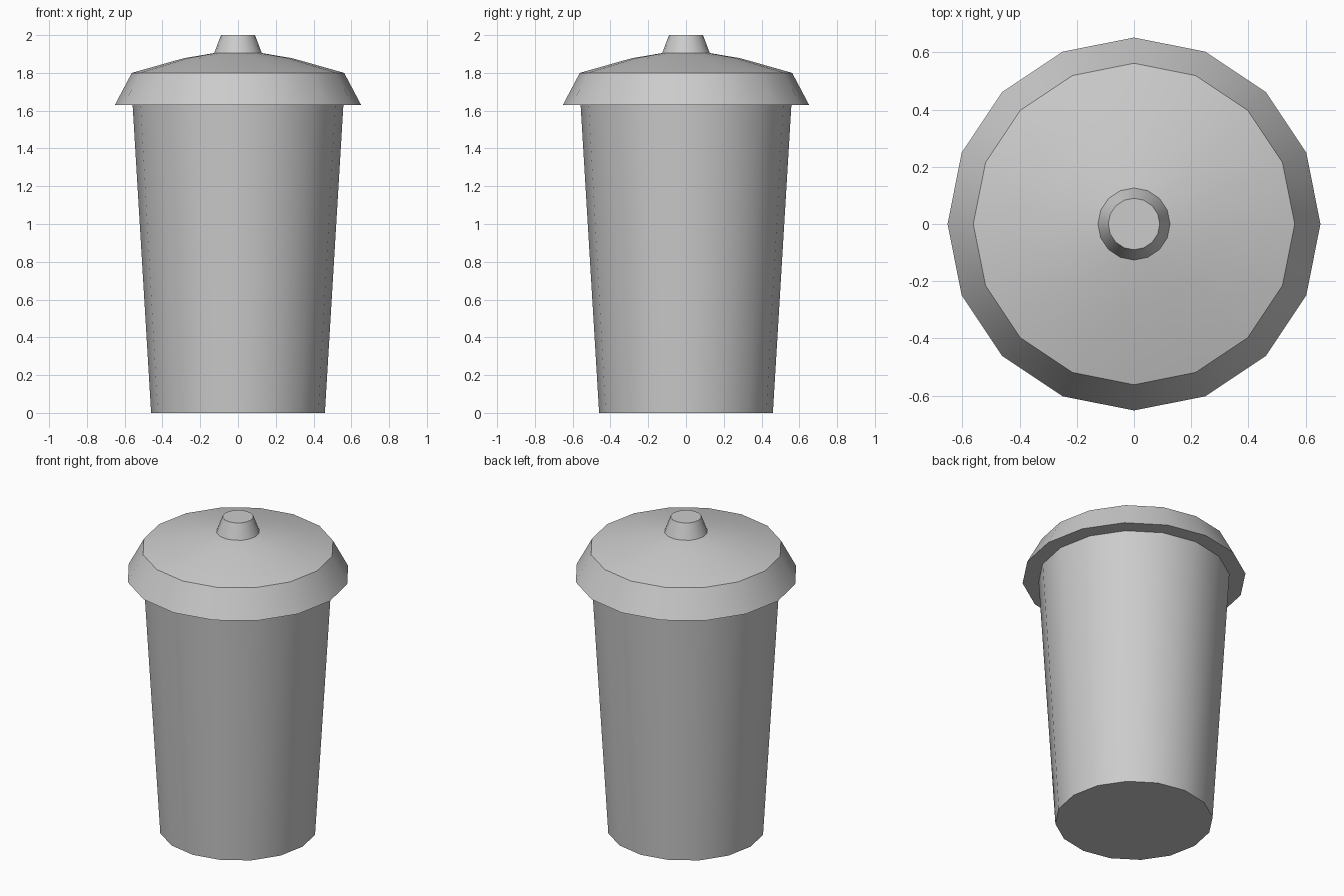
import bpy, bmesh
from math import cos, sin, pi, radians

if "Cube" in bpy.data.objects:
    bpy.data.objects.remove(bpy.data.objects["Cube"])

SIDES = 16


def lathe(name, profile, cap_bottom=False, cap_top=False):
    """Revolve (radius, z) points about z, optionally closing the ends."""
    bm = bmesh.new()
    rings = [[bm.verts.new((r * cos(2 * pi * i / SIDES), r * sin(2 * pi * i / SIDES), z))
              for i in range(SIDES)] for r, z in profile]
    for a, b in zip(rings, rings[1:]):
        for i in range(SIDES):
            j = (i + 1) % SIDES
            bm.faces.new((a[i], a[j], b[j], b[i]))
    if cap_bottom:
        bm.faces.new(rings[0][::-1])
    if cap_top:
        bm.faces.new(rings[-1])
    mesh = bpy.data.meshes.new(name)
    bm.to_mesh(mesh)
    bm.free()
    obj = bpy.data.objects.new(name, mesh)
    bpy.context.collection.objects.link(obj)
    bpy.ops.object.select_all(action='DESELECT')
    obj.select_set(True)
    bpy.context.view_layer.objects.active = obj
    bpy.ops.object.shade_smooth_by_angle(angle=radians(30))
    return obj


# Tapered bin body
lathe("bin_body", [(0.46, 0), (0.558, 1.63)], cap_bottom=True)

# Lid: flat underside lip, sloped rim, shallow dome
lathe("lid", [(0.558, 1.63), (0.652, 1.63), (0.562, 1.80), (0.29, 1.877), (0.126, 1.905)])

# Knob handle
lathe("lid_knob", [(0.126, 1.905), (0.09, 2.0)], cap_top=True)
